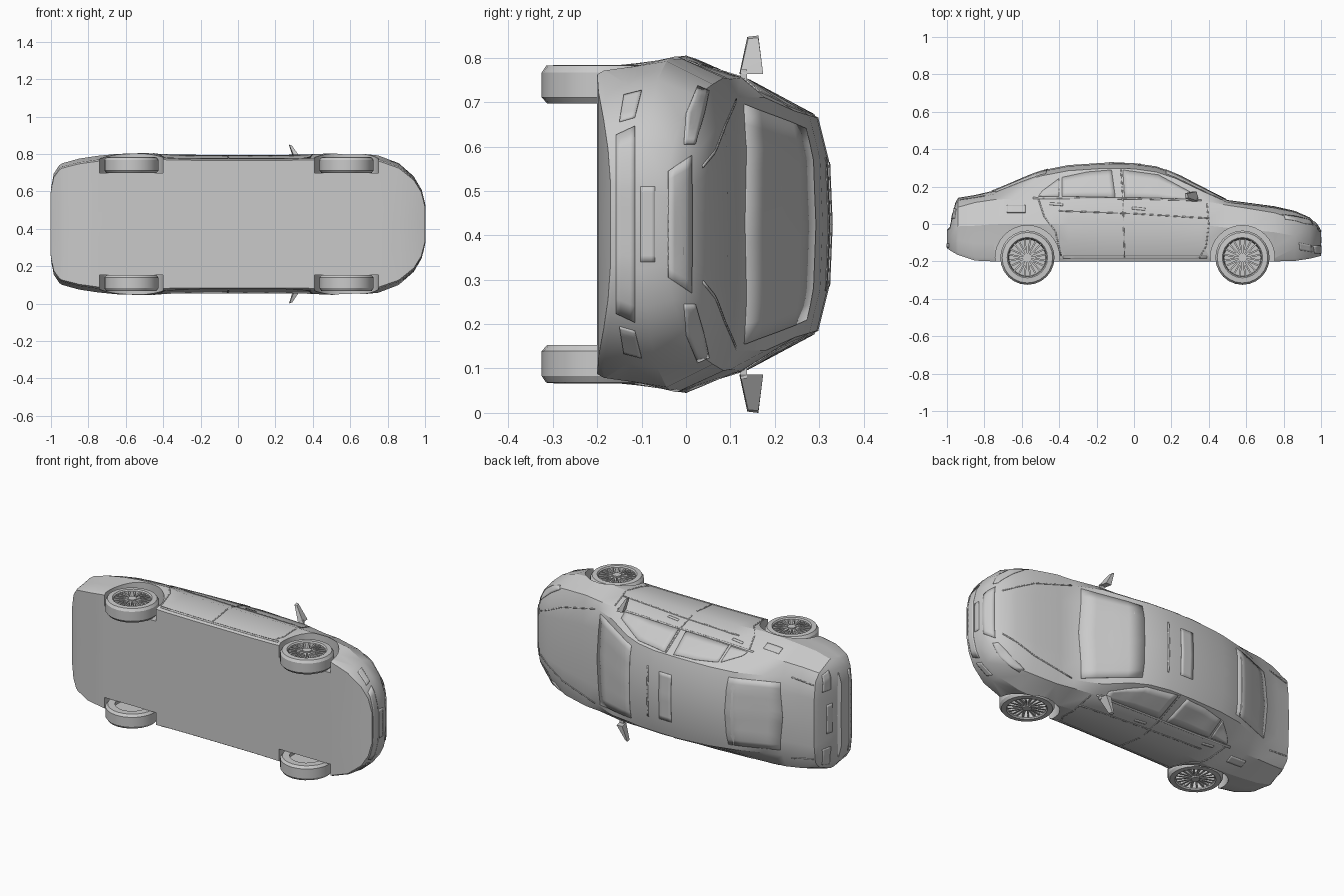
import bpy, bmesh, math
from mathutils import Vector, Matrix
from mathutils.bvhtree import BVHTree

if "Cube" in bpy.data.objects:
    bpy.data.objects.remove(bpy.data.objects["Cube"], do_unlink=True)

C = 0.425            # height of the car's centre plane (the car lies on its side)
AXLES = {"rear": -0.57, "front": 0.58}
AXLE_Y = -0.18

grey = bpy.data.materials.new("plain_grey")
grey.use_nodes = True
COLOUR = (0.59, 0.59, 0.59, 1)
grey.diffuse_color = COLOUR
grey.node_tree.nodes["Principled BSDF"].inputs["Base Color"].default_value = COLOUR


def add(name, bm, smooth=30):
    bmesh.ops.recalc_face_normals(bm, faces=bm.faces[:])
    me = bpy.data.meshes.new(name)
    bm.to_mesh(me)
    bm.free()
    ob = bpy.data.objects.new(name, me)
    bpy.context.collection.objects.link(ob)
    me.materials.append(grey)
    if smooth:
        shade(ob, smooth)
    return ob


def shade(ob, angle):
    bpy.ops.object.select_all(action='DESELECT')
    ob.select_set(True)
    bpy.context.view_layer.objects.active = ob
    bpy.ops.object.shade_smooth_by_angle(angle=math.radians(angle))


# ---- body shell: x, top, half width, belt height, belt half width, roof half width
STATIONS = [
    (-1.00, -.03, .19, -.035, .18, .12), (-.985, -.015, .27, -.025, .26, .16),
    (-.955, .115, .315, .06, .27, .22), (-.94, .14, .325, .09, .28, .24),
    (-.85, .155, .35, .115, .30, .24), (-.75, .178, .365, .13, .31, .235),
    (-.65, .222, .375, .135, .315, .23), (-.50, .285, .38, .135, .32, .23),
    (-.35, .315, .372, .135, .325, .235), (-.15, .328, .37, .13, .33, .24),
    (.00, .325, .37, .13, .33, .24), (.12, .308, .37, .13, .33, .245),
    (.22, .272, .37, .13, .33, .255), (.36, .198, .372, .125, .33, .285),
    (.50, .128, .378, .10, .327, .285), (.60, .115, .382, .085, .33, .27),
    (.75, .095, .367, .06, .315, .24), (.86, .07, .325, .025, .29, .21),
    (.94, .035, .255, -.01, .235, .17), (.98, -.005, .185, -.03, .17, .12),
    (1.00, -.04, .10, -.05, .09, .06),
]


def section(x, top, w, belt, bw, rw):
    end = max(0, (abs(x) - .8) / .2) ** 2
    bot = -.2 + end * (.07 if x < 0 else .03)
    drop = min(.03, max(.004, .1 * top))
    h = belt - bot
    side = [(bot, w * .92), (bot + .06 * h, w * .945), (bot + .3 * h, w * .965),
            (bot + .6 * h, w), (belt, bw), (top - drop, rw), (top - .2 * drop, rw * .6)]
    ring = [(bot, 0)] + side + [(top, 0)] + [(y, -z) for y, z in reversed(side)]
    return [Vector((x, y, C + z)) for y, z in ring]


bm = bmesh.new()
rings = [[bm.verts.new(p) for p in section(*s)] for s in STATIONS]
for a, b in zip(rings, rings[1:]):
    for i in range(len(a)):
        j = (i + 1) % len(a)
        bm.faces.new((a[i], a[j], b[j], b[i]))
bm.faces.new(rings[0])
bm.faces.new(rings[-1])
bmesh.ops.recalc_face_normals(bm, faces=bm.faces[:])
shell = BVHTree.FromBMesh(bm)
body = add("body", bm, 0)

# ---- wheel wells cut from the body
bm = bmesh.new()
for x in AXLES.values():
    for s in (1, -1):
        bmesh.ops.create_cone(bm, cap_ends=True, segments=32, radius1=.172, radius2=.172, depth=.4,
                              matrix=Matrix.Translation((x, AXLE_Y, C + s * .472)))
cutter = add("wheel_well_cutter", bm, 0)
cutter.hide_render = True
mod = body.modifiers.new("wells", 'BOOLEAN')
mod.operation, mod.solver, mod.object = 'DIFFERENCE', 'EXACT', cutter
bpy.context.view_layer.update()
cut = bpy.data.meshes.new_from_object(body.evaluated_get(bpy.context.evaluated_depsgraph_get()))
body.modifiers.clear()
body.data = cut
bpy.data.objects.remove(cutter, do_unlink=True)
shade(body, 28)


# ---- thin plates laid on the body surface
def along(path, t):
    f = t * (len(path) - 1)
    i = min(int(f), len(path) - 2)
    return Vector(path[i]).lerp(Vector(path[i + 1]), f - i)


def cast(view, s, a, b):
    o, d = {"side": ((a, b, C + s), (0, 0, -s)), "front": ((2, b, C + s * a), (-1, 0, 0)),
            "rear": ((-2, b, C + s * a), (1, 0, 0)), "top": ((a, 2, C + s * b), (0, -1, 0))}[view]
    hit = shell.ray_cast(Vector(o), Vector(d))[0]
    return hit if hit else shell.find_nearest(Vector(o) + Vector(d) * (1 if view != "side" else .63))[0]


def plate(name, low, high, view="side", both=True, n=12, m=4, thick=.006):
    bm = bmesh.new()
    for s in ((1, -1) if both else (1,)):
        g = [[bm.verts.new(cast(view, s, *along(low, i / n).lerp(along(high, i / n), j / m)))
              for j in range(m + 1)] for i in range(n + 1)]
        for i in range(n):
            for j in range(m):
                bm.faces.new((g[i][j], g[i + 1][j], g[i + 1][j + 1], g[i][j + 1]))
    ob = add(name, bm)
    mod = ob.modifiers.new("thickness", 'SOLIDIFY')
    mod.thickness, mod.offset = thick, 0


def ribbon(name, path, width=.006, **kw):
    d = Vector(path[-1]) - Vector(path[0])
    o = Vector((-d.y, d.x)).normalized() * width / 2
    plate(name, [Vector(p) - o for p in path], [Vector(p) + o for p in path], m=1, thick=.004, **kw)


# side glass
plate("rear_quarter_window", [(-.51, .148), (-.40, .147)], [(-.49, .175), (-.40, .243)])
plate("rear_door_window", [(-.385, .147), (-.10, .142)], [(-.385, .248), (-.25, .277), (-.12, .288)])
plate("front_door_window", [(-.05, .142), (.13, .138), (.31, .132)], [(-.06, .288), (.13, .262), (.31, .165)])
ribbon("belt_trim", [(-.54, .138), (.0, .136), (.36, .126)], .008)

# door seams, handles, filler flap and sill trim
ribbon("front_door_seam", [(.39, .11), (.40, 0), (.385, -.12), (.35, -.18)])
ribbon("middle_door_seam", [(-.07, .29), (-.06, .13), (-.05, -.18)])
ribbon("rear_door_seam", [(-.51, .13), (-.48, .04), (-.42, -.04), (-.39, -.17)])
ribbon("front_door_handle", [(-.01, .085), (.06, .078)], .013)
ribbon("rear_door_handle", [(-.45, .108), (-.38, .103)], .013)
plate("filler_flap", [(-.68, .06), (-.58, .06)], [(-.68, .10), (-.58, .10)])
ribbon("sill_trim", [(-.38, -.178), (.39, -.178)], .012)
ribbon("side_crease", [(-.40, .07), (.0, .055), (.40, .03)], .006)

# windscreen, rear window, roof panel and wipers
plate("windscreen", [(.47, -.27), (.49, 0), (.47, .27)], [(.17, -.215), (.17, 0), (.17, .215)], "top", False)
plate("rear_window", [(-.74, -.20), (-.76, 0), (-.74, .20)], [(-.47, -.2), (-.46, 0), (-.47, .2)], "top", False)
plate("roof_panel", [(-.13, -.14), (-.13, .14)], [(-.05, -.14), (-.05, .14)], "top", False)
ribbon("roof_slot", [(.03, -.15), (.03, .15)], .01, view="top", both=False)
ribbon("wipers", [(.46, .02), (.44, .23)], .012, view="top")
ribbon("bonnet_seam", [(.52, .28), (.75, .22), (.93, .13)], view="top")
ribbon("boot_seam", [(-.80, .24), (-.93, .22)], view="top")

# nose
plate("grille", [(-.12, -.04), (.12, -.04)], [(-.155, .012), (.155, .012)], "front", False)
for k in range(4):
    y, w = -.034 + k * .013, .118 + k * .009
    ribbon("grille_bar", [(-w, y), (w, y)], .005, view="front", both=False)
plate("headlight", [(.18, -.005), (.25, .0), (.31, .025)], [(.18, .02), (.25, .04), (.30, .05)], "front")
plate("lower_intake", [(-.20, -.158), (.20, -.158)], [(-.22, -.115), (.22, -.115)], "front", False)
plate("fog_light", [(.23, -.15), (.29, -.14)], [(.24, -.115), (.30, -.10)], "front")
plate("front_number_plate", [(-.085, -.102), (.085, -.102)], [(-.085, -.07), (.085, -.07)], "front", False)

# tail
plate("tail_light", [(.17, .03), (.28, .03)], [(.17, .09), (.265, .08)], "rear")
plate("rear_number_plate", [(-.085, .02), (.085, .02)], [(-.085, .06), (.085, .06)], "rear", False)
ribbon("rear_bumper_trim", [(-.24, -.115), (.24, -.115)], .02, view="rear", both=False)

# ---- wheels: lathed tyre and rim, paired spokes, hub
TYRE = [(.094, .0), (.133, .0), (.145, .014), (.145, .07), (.135, .085),
        (.108, .087), (.102, .08), (.098, .03)]


def bar(bm, p, q, w, depth):
    d = Vector(q) - Vector(p)
    bmesh.ops.create_cube(bm, size=1, matrix=Matrix.Translation((Vector(p) + Vector(q)) / 2)
                          @ Matrix.Rotation(math.atan2(d.y, d.x), 4, 'Z')
                          @ Matrix.Diagonal((d.length, w, depth, 1)))


def wheel(name, x, s):
    bm = bmesh.new()
    n = 24
    g = [[bm.verts.new((r * math.cos(a), r * math.sin(a), h)) for r, h in TYRE]
         for a in (2 * math.pi * i / n for i in range(n))]
    for i in range(n):
        for j in range(len(TYRE)):
            k, l = (i + 1) % n, (j + 1) % len(TYRE)
            bm.faces.new((g[i][j], g[k][j], g[k][l], g[i][l]))
    for r, h, d in ((.098, .03, .008), (.024, .06, .05)):
        bmesh.ops.create_cone(bm, cap_ends=True, segments=n, radius1=r, radius2=r, depth=d,
                              matrix=Matrix.Translation((0, 0, h)))
    for i in range(10):
        a = 2 * math.pi * i / 10
        for t in (-.17, .17):
            p = (.018 * math.cos(a), .018 * math.sin(a), .07)
            q = (.103 * math.cos(a + t), .103 * math.sin(a + t), .07)
            bar(bm, p, q, .009, .016)
    for v in bm.verts:
        v.co = Vector((x + v.co.x, AXLE_Y + v.co.y, C + s * (.272 + v.co.z)))
    add(name, bm)


# ---- door mirrors: tapered housing on a short stalk
def door_mirror(name, s):
    bm = bmesh.new()
    pts = [(.31, .120, .338), (.345, .122, .338), (.30, .172, .338), (.335, .174, .338),
           (.275, .138, .422), (.29, .140, .418), (.272, .163, .425), (.285, .163, .42)]
    bmesh.ops.convex_hull(bm, input=[bm.verts.new((x, y, C + s * z)) for x, y, z in pts])
    bmesh.ops.create_cube(bm, size=1, matrix=Matrix.Translation((.328, .13, C + s * .328))
                          @ Matrix.Diagonal((.025, .014, .04, 1)))
    add(name, bm)


for s, side in ((1, "upper"), (-1, "lower")):
    for end, x in AXLES.items():
        wheel(f"{end}_wheel_{side}", x, s)
    door_mirror(f"door_mirror_{side}", s)
